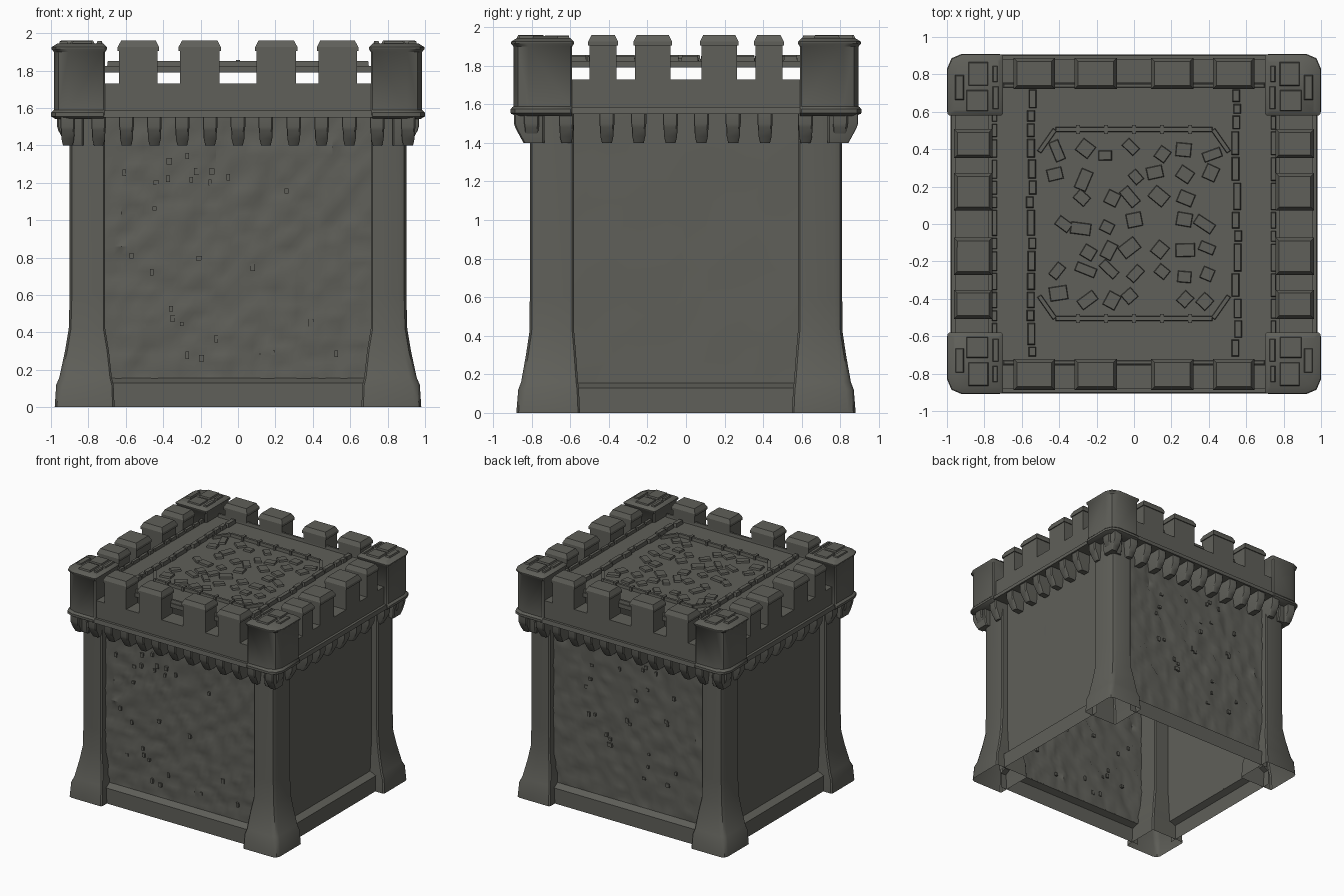
import bpy, bmesh, math, random
from mathutils import Matrix, Vector

random.seed(7)
cube = bpy.data.objects.get("Cube")
if cube:
    bpy.data.objects.remove(cube)

stone = bpy.data.materials.new("dark_stone")
stone.use_nodes = True
COLOUR = (0.115, 0.115, 0.1, 1)
stone.diffuse_color = COLOUR
stone.node_tree.nodes["Principled BSDF"].inputs["Base Color"].default_value = COLOUR


def finish(name, bm, smooth=0):
    bmesh.ops.recalc_face_normals(bm, faces=bm.faces)
    mesh = bpy.data.meshes.new(name)
    bm.to_mesh(mesh)
    bm.free()
    mesh.materials.append(stone)
    ob = bpy.data.objects.new(name, mesh)
    bpy.context.collection.objects.link(ob)
    if smooth:
        bpy.ops.object.select_all(action="DESELECT")
        ob.select_set(True)
        bpy.context.view_layer.objects.active = ob
        bpy.ops.object.shade_smooth_by_angle(angle=math.radians(smooth))
    return ob


def loft(bm, rings, chamfer, inner=0.01, bottom=True):
    """Skin rectangles (x0, x1, y0, y1, z); the +x+y corner gets the big chamfer."""
    loops = []
    for x0, x1, y0, y1, z in rings:
        c, i = chamfer, inner
        pts = [(x0 + i, y0), (x1 - i, y0), (x1, y0 + i), (x1, y1 - c),
               (x1 - c * 0.3, y1 - c * 0.3), (x1 - c, y1),
               (x0 + i, y1), (x0, y1 - i), (x0, y0 + i)]
        loops.append([bm.verts.new((x, y, z)) for x, y in pts])
    for a, b in zip(loops, loops[1:]):
        for k in range(len(a)):
            n = (k + 1) % len(a)
            bm.faces.new((a[k], a[n], b[n], b[k]))
    bm.faces.new(loops[-1])
    if bottom:
        bm.faces.new(loops[0][::-1])


def box(bm, x0, x1, y0, y1, z0, z1, taper=0.0, turn=None):
    """Box whose top shrinks by taper; turn rotates it around its centre."""
    mid = Vector(((x0 + x1) / 2, (y0 + y1) / 2, (z0 + z1) / 2))
    verts = bmesh.ops.create_cube(bm, size=1)["verts"]
    for v in verts:
        t = taper if v.co.z > 0 else 0
        v.co.x *= abs(x1 - x0) - 2 * t
        v.co.y *= abs(y1 - y0) - 2 * t
        v.co.z *= z1 - z0
        if turn:
            v.co = turn @ v.co
        v.co += mid


def mirrored(bm, sx, sy):
    bmesh.ops.scale(bm, vec=(sx, sy, 1), verts=bm.verts)


SIDES = {"front": -1, "back": 1}
ENDS = {"right": -1, "left": 1}

# Corner pillars with flared feet, and corner turrets
for fb, sy in SIDES.items():
    for lr, sx in ENDS.items():
        bm = bmesh.new()
        loft(bm, [(0.66, 0.98, 0.55, 0.88, 0), (0.665, 0.972, 0.555, 0.87, 0.12),
                  (0.675, 0.955, 0.56, 0.855, 0.16), (0.69, 0.925, 0.57, 0.83, 0.3),
                  (0.71, 0.905, 0.58, 0.812, 0.42), (0.71, 0.9, 0.58, 0.81, 0.6),
                  (0.71, 0.9, 0.58, 0.81, 1.56)], 0.04, bottom=False)
        mirrored(bm, sx, sy)
        finish(f"{fb}_{lr}_pillar", bm, 40)

        bm = bmesh.new()
        loft(bm, [(0.71, 0.975, 0.59, 0.885, 1.54), (0.71, 1.0, 0.59, 0.91, 1.555),
                  (0.71, 1.0, 0.59, 0.91, 1.575), (0.71, 0.985, 0.59, 0.895, 1.59),
                  (0.71, 0.985, 0.59, 0.895, 1.9), (0.7, 0.997, 0.58, 0.907, 1.915),
                  (0.7, 0.997, 0.58, 0.907, 1.925), (0.72, 0.965, 0.6, 0.875, 1.945)], 0.08)
        # Paving blocks on the turret top
        for bx, by in (((0.72, 0.76), (0.61, 0.74)), ((0.775, 0.9), (0.6, 0.72)),
                       ((0.775, 0.89), (0.735, 0.87)), ((0.905, 0.96), (0.66, 0.8)),
                       ((0.725, 0.76), (0.755, 0.85))):
            box(bm, *bx, *by, 1.93, 1.955 + random.random() * 0.005, 0.008)
        mirrored(bm, sx, sy)
        finish(f"{fb}_{lr}_turret", bm, 40)


def wall(name, half, place, rough, nx, nz):
    """Single sheet from plinth to parapet with uneven stone relief."""
    bm = bmesh.new()
    bmesh.ops.create_grid(bm, x_segments=nx, y_segments=nz, size=1)
    for v in bm.verts:
        edge = abs(v.co.x) > 0.97 or abs(v.co.y) > 0.97
        depth = 0 if edge else random.uniform(-rough, rough)
        v.co = place(v.co.x * half, depth, 0.86 + v.co.y * 0.71)
    finish(name, bm, 35)


for fb, s in SIDES.items():
    wall(f"{fb}_wall", 0.74, lambda u, d, z: Vector((u, s * (0.755 + d), z)), 0.011, 38, 32)
for lr, s in ENDS.items():
    wall(f"{lr}_wall", 0.62, lambda u, d, z: Vector((s * (0.845 + d), u, z)), 0.002, 12, 12)


def corbel(bm, u, out, inner):
    """Tapered bracket facing +y."""
    rings = [(0.026, 0.05, 1.4), (0.034, 0.03, 1.435), (0.036, 0.006, 1.48),
             (0.039, 0.0, 1.5), (0.039, 0.0, 1.555)]
    loft(bm, [(u - w, u + w, inner, out - back, z) for w, back, z in rings], 0.008, 0.008)


def battlement(name, half, inner, out, wall_at, base_out, merlons, corbels, turn):
    """One side of the castle top and base, built facing +y and turned into place."""
    # Open plinth skin, bulging out below the wall
    bm = bmesh.new()
    skin = [(base_out, 0), (base_out, 0.13), (wall_at, 0.155)]
    rows = [[bm.verts.new((x, y, z)) for x in (-half, half)] for y, z in skin]
    for a, b in zip(rows, rows[1:]):
        bm.faces.new((a[1], a[0], b[0], b[1]))
    finish(f"{name}_plinth", bm).matrix_world = turn

    bm = bmesh.new()
    box(bm, -half, half, inner, out, 1.55, 1.73)
    box(bm, -half, half, inner + 0.03, out + 0.027, 1.55, 1.585, 0.006)
    finish(f"{name}_parapet", bm).matrix_world = turn

    bm = bmesh.new()
    for a, b in merlons:
        for lo, hi in ((a, b), (-b, -a)):
            box(bm, lo, hi, inner, out, 1.72, 1.905)
            box(bm, lo - 0.008, hi + 0.008, inner - 0.008, out + 0.008, 1.905, 1.925)
            box(bm, lo - 0.008, hi + 0.008, inner - 0.008, out + 0.008, 1.925, 1.96, 0.018)
    finish(f"{name}_merlons", bm).matrix_world = turn

    bm = bmesh.new()
    for u in corbels:
        corbel(bm, u, out + 0.012, wall_at - 0.02)
    finish(f"{name}_corbels", bm, 40).matrix_world = turn


long_merlons = [(0.1, 0.31), (0.43, 0.635)]
short_merlons = [(0.08, 0.265), (0.36, 0.5)]
long_corbels = [i * 0.149 for i in range(-5, 6)] + [-0.91, 0.91]
short_corbels = [s * u for s in (-1, 1) for u in (0.08, 0.245, 0.41, 0.62, 0.8)]
for name, angle in (("back", 0), ("front", math.pi)):
    battlement(name, 0.72, 0.73, 0.88, 0.755, 0.81, long_merlons, long_corbels,
               Matrix.Rotation(angle, 4, "Z"))
for name, angle in (("right", math.pi / 2), ("left", -math.pi / 2)):
    battlement(name, 0.61, 0.765, 0.955, 0.845, 0.9, short_merlons, short_corbels,
               Matrix.Rotation(angle, 4, "Z"))

# Raised roof deck
bm = bmesh.new()
box(bm, -0.78, 0.78, -0.76, 0.76, 1.79, 1.825)
finish("roof_deck", bm)

# Broken kerb stones along the deck edges
bm = bmesh.new()
for s in (-1, 1):
    box(bm, -0.7, 0.7, s * 0.74 - 0.012, s * 0.74 + 0.012, 1.82, 1.852, 0.004)
    y = -0.71
    while y < 0.68:
        step = random.uniform(0.06, 0.16)
        x = s * (0.55 + random.uniform(-0.01, 0.01))
        box(bm, x - 0.022, x + 0.022, y, min(y + step - 0.008, 0.72), 1.815, 1.855, 0.006)
        box(bm, s * 0.745 - 0.015, s * 0.745 + 0.015, y, y + step - 0.01, 1.815, 1.85, 0.004)
        y += step
finish("roof_kerbs", bm)

# Octagonal rim around the paved centre, open at the sides
bm = bmesh.new()
for s in (-1, 1):
    box(bm, -0.42, 0.42, s * 0.505 - 0.014, s * 0.505 + 0.014, 1.815, 1.85, 0.004)
    for t in (-1, 1):
        box(bm, t * 0.465 - 0.075, t * 0.465 + 0.075, s * 0.445 - 0.014, s * 0.445 + 0.014,
            1.815, 1.85, 0.004, Matrix.Rotation(-s * t * math.radians(55), 3, "Z"))
    for i in range(-2, 3):
        box(bm, i * 0.15 - 0.01, i * 0.15 + 0.01, s * 0.505 - 0.025, s * 0.505 + 0.025, 1.815, 1.857)
finish("roof_rim", bm)

# Scattered paving stones
bm = bmesh.new()
for row in range(7):
    for col in range(7):
        if random.random() < 0.12:
            continue
        x = -0.4 + col * 0.133 + random.uniform(-0.025, 0.025)
        y = -0.39 + row * 0.13 + random.uniform(-0.025, 0.025)
        w, h = random.uniform(0.035, 0.06), random.uniform(0.028, 0.042)
        box(bm, x - w, x + w, y - h, y + h, 1.815, 1.84, 0.006,
            Matrix.Rotation(random.uniform(-1.2, 1.2), 3, "Z"))
finish("paving_stones", bm)

# Small chips of stone standing out of the front and back walls
for fb, s in SIDES.items():
    bm = bmesh.new()
    for i in range(26):
        x, z = random.uniform(-0.62, 0.55), random.uniform(0.25, 1.35)
        w, h = random.uniform(0.008, 0.015), random.uniform(0.01, 0.02)
        box(bm, x - w, x + w, s * 0.755 - 0.012, s * 0.755 + 0.012, z - h, z + h)
    finish(f"{fb}_wall_chips", bm)
